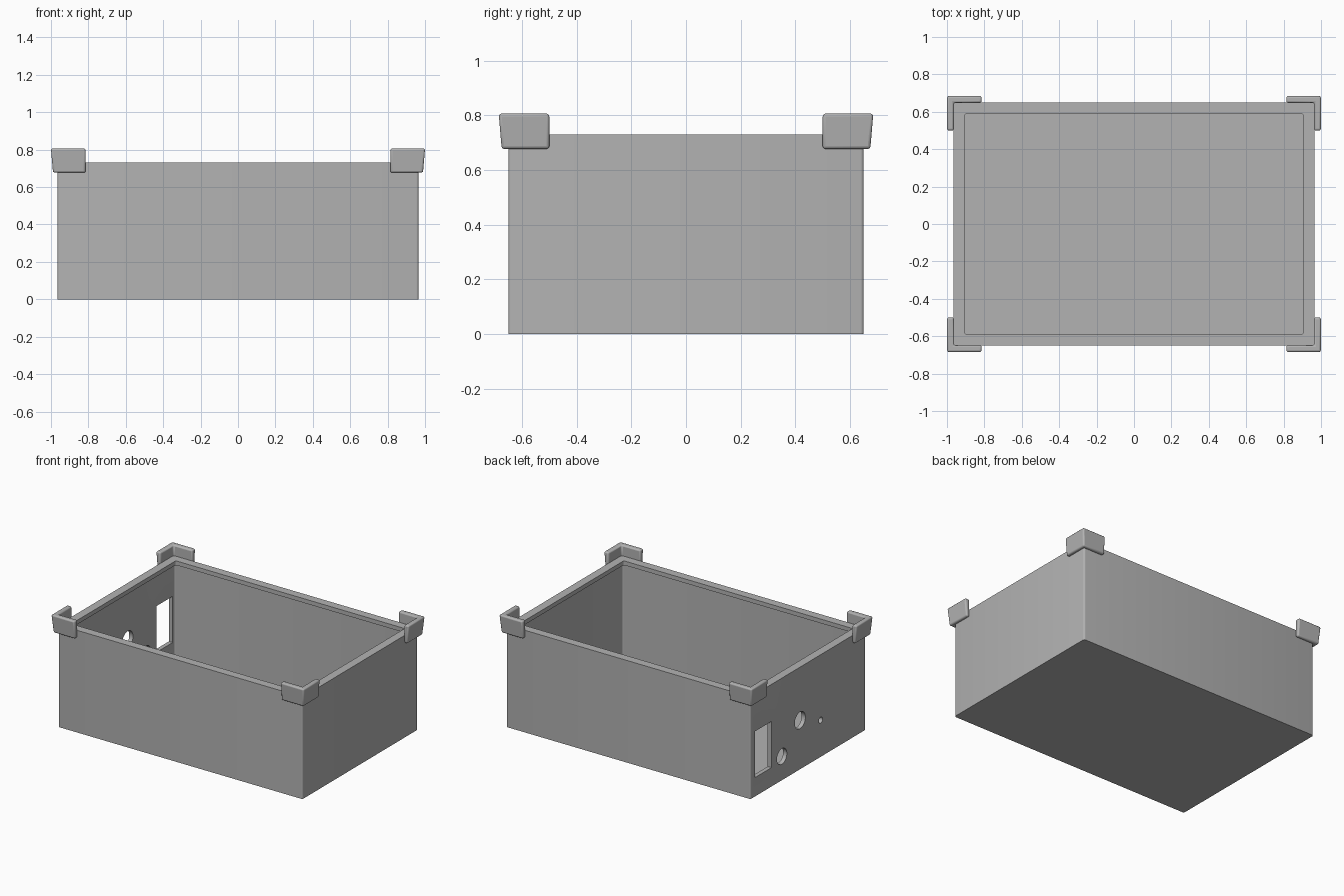
import bpy, bmesh, math
from mathutils import Matrix

cube = bpy.data.objects.get("Cube")
if cube:
    bpy.data.objects.remove(cube, do_unlink=True)

HX, HY, H = 0.965, 0.65, 0.73   # half width, half depth, height of the tray
WALL, RIM = 0.03, 0.06          # wall thickness, rim width

grey = bpy.data.materials.new("grey plastic")
grey.use_nodes = True
colour = (0.45, 0.45, 0.45, 1)
grey.diffuse_color = colour
grey.node_tree.nodes["Principled BSDF"].inputs["Base Color"].default_value = colour


def make_object(name, bm):
    bmesh.ops.recalc_face_normals(bm, faces=bm.faces[:])
    mesh = bpy.data.meshes.new(name)
    bm.to_mesh(mesh)
    bm.free()
    mesh.materials.append(grey)
    obj = bpy.data.objects.new(name, mesh)
    bpy.context.collection.objects.link(obj)
    return obj


def activate(obj):
    bpy.ops.object.select_all(action="DESELECT")
    obj.select_set(True)
    bpy.context.view_layer.objects.active = obj


def smooth(obj):
    activate(obj)
    bpy.ops.object.shade_smooth_by_angle(angle=math.radians(35))


def rounded_ring(bm, inset, z, radius, steps=4):
    """Rectangle with rounded corners, inset from the outer wall."""
    cx, cy = HX - inset - radius, HY - inset - radius
    ring = []
    for i, (sx, sy) in enumerate([(1, 1), (-1, 1), (-1, -1), (1, -1)]):
        for s in range(steps + 1):
            a = math.pi / 2 * (i + s / steps)
            ring.append(bm.verts.new((sx * cx + radius * math.cos(a),
                                      sy * cy + radius * math.sin(a), z)))
    return ring


# Open tray: outer wall, rim with an inward lip, inner wall, floor
bm = bmesh.new()
profile = [(0, 0), (0, H), (RIM, H), (RIM, H - 0.03), (WALL, H - 0.03), (WALL, WALL)]
rings = [rounded_ring(bm, inset, z, 0.012) for inset, z in profile]
for a, b in zip(rings, rings[1:]):
    for i in range(len(a)):
        j = (i + 1) % len(a)
        bm.faces.new((a[i], a[j], b[j], b[i]))
bm.faces.new(rings[0])
bm.faces.new(rings[-1])
tray = make_object("tray", bm)


# Openings through the -x wall
def cut(bm):
    cutter = make_object("opening_cutter", bm)
    cutter.hide_render = True
    mod = tray.modifiers.new("opening", "BOOLEAN")
    mod.operation, mod.solver, mod.object = "DIFFERENCE", "EXACT", cutter
    activate(tray)
    bpy.ops.object.modifier_apply(modifier=mod.name)
    bpy.data.objects.remove(cutter, do_unlink=True)


for y, z, radius in [(0.09, 0.35, 0.06), (0.295, 0.17, 0.056), (-0.143, 0.262, 0.022)]:
    bm = bmesh.new()
    bmesh.ops.create_cone(bm, cap_ends=True, segments=32, radius1=radius,
                          radius2=radius, depth=0.2,
                          matrix=Matrix.Translation((-HX, y, z))
                          @ Matrix.Rotation(math.pi / 2, 4, "Y"))
    cut(bm)

bm = bmesh.new()
bmesh.ops.create_cube(bm, size=1, matrix=Matrix.Translation((-HX, 0.505, 0.3))
                      @ Matrix.Diagonal((0.2, 0.185, 0.33, 1)))
cut(bm)
smooth(tray)


# L-shaped corner guards, slightly wider at the top
def corner_guard(name, sx, sy):
    bm = bmesh.new()
    rings = []
    for z, t in [(0.677, 0.024), (0.806, 0.035)]:
        outline = [(HX + t, HY + t), (0.815, HY + t), (0.815, HY - 0.002),
                   (HX - 0.002, HY - 0.002), (HX - 0.002, 0.5), (HX + t, 0.5)]
        rings.append([bm.verts.new((sx * x, sy * y, z)) for x, y in outline])
    low, high = rings
    for i in range(6):
        j = (i + 1) % 6
        bm.faces.new((low[i], low[j], high[j], high[i]))
    bm.faces.new(low)
    bm.faces.new(high)
    guard = make_object(name, bm)
    bevel = guard.modifiers.new("rounded edges", "BEVEL")
    bevel.width, bevel.segments = 0.01, 3
    smooth(guard)


for side, sx in (("left", 1), ("right", -1)):
    for end, sy in (("front", -1), ("back", 1)):
        corner_guard(f"{end}_{side}_corner_guard", sx, sy)
